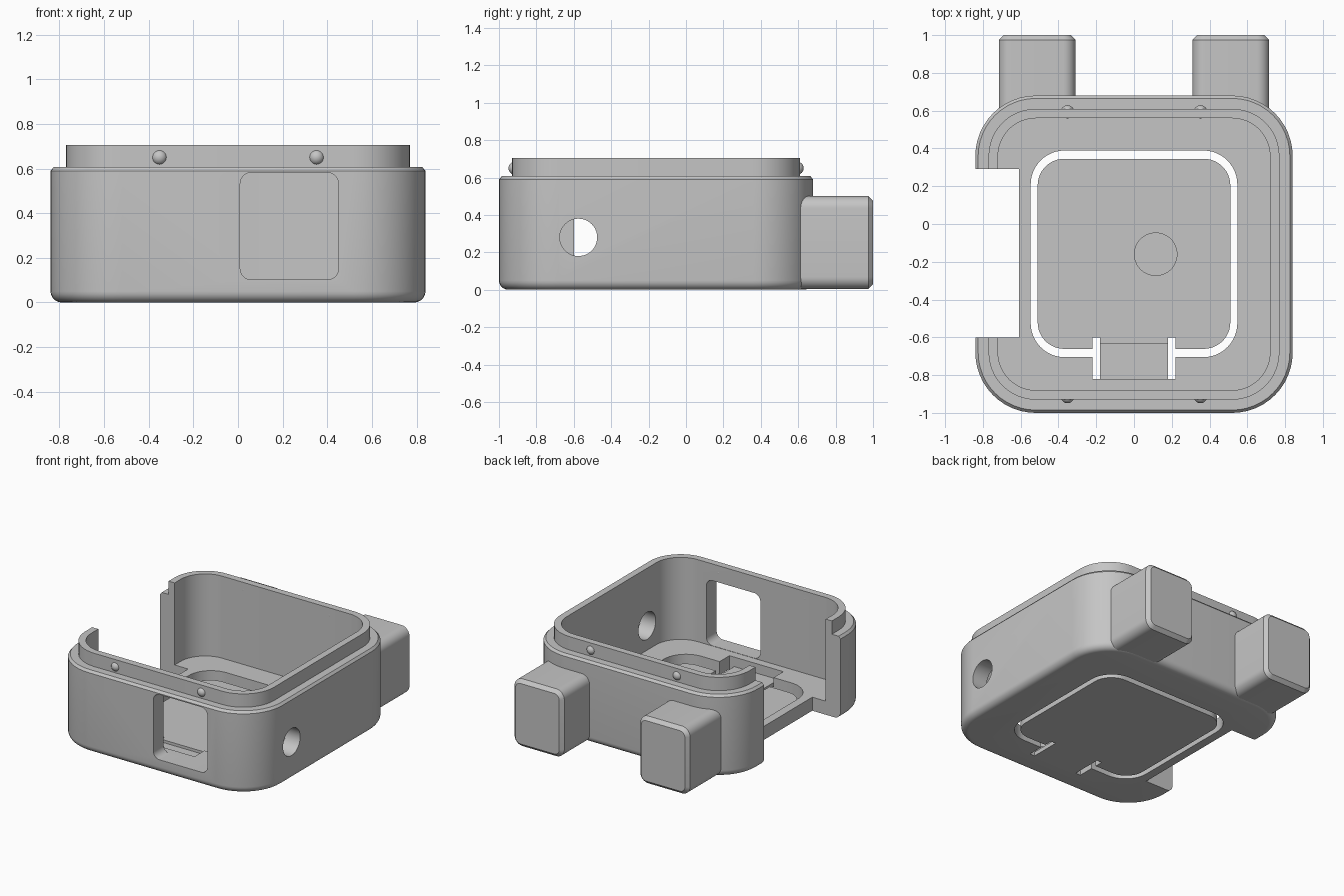
import bpy, bmesh
from math import sin, cos, pi, radians
from mathutils import Matrix, Vector

if "Cube" in bpy.data.objects:
    bpy.data.objects.remove(bpy.data.objects["Cube"])

grey = bpy.data.materials.new("light_grey_plastic")
grey.use_nodes = True
COLOUR = (0.56, 0.56, 0.56, 1)
grey.diffuse_color = COLOUR
grey.node_tree.nodes["Principled BSDF"].inputs["Base Color"].default_value = COLOUR

CY = -0.16  # centre of the case in y
ALONG_Y = Matrix.Rotation(radians(-90), 4, 'X')
ALONG_X = Matrix.Rotation(radians(90), 4, 'Y')


def finish(name, bm):
    bmesh.ops.remove_doubles(bm, verts=bm.verts, dist=1e-5)
    bmesh.ops.recalc_face_normals(bm, faces=bm.faces)
    mesh = bpy.data.meshes.new(name)
    bm.to_mesh(mesh)
    bm.free()
    mesh.materials.append(grey)
    ob = bpy.data.objects.new(name, mesh)
    bpy.context.collection.objects.link(ob)
    return ob


def loft(name, hx, hy, r, steps, at=(0, 0, 0), turn=None, seg=12):
    """Rounded rectangle swept through (inset, height) steps, capped at both ends."""
    bm = bmesh.new()
    matrix = Matrix.Translation(at) @ (turn or Matrix())
    rings = []
    for inset, z in steps:
        rad = max(r - inset, 0)
        cx, cy = hx - inset - rad, hy - inset - rad
        ring = []
        for q, (sx, sy) in enumerate([(1, 1), (-1, 1), (-1, -1), (1, -1)]):
            for k in range(seg + 1 if r > 0 else 1):
                a = pi / 2 * (q + k / seg)
                p = Vector((sx * cx + rad * cos(a), sy * cy + rad * sin(a), z))
                ring.append(bm.verts.new(matrix @ p))
        rings.append(ring)
    n = len(rings[0])
    for low, high in zip(rings, rings[1:]):
        for i in range(n):
            j = (i + 1) % n
            bm.faces.new((low[i], low[j], high[j], high[i]))
    bm.faces.new(rings[0])
    bm.faces.new(rings[-1])
    return finish(name, bm)


def box(name, x0, x1, y0, y1, z0, z1):
    centre = ((x0 + x1) / 2, (y0 + y1) / 2, 0)
    return loft(name, (x1 - x0) / 2, (y1 - y0) / 2, 0, [(0, z0), (0, z1)], centre)


def cut(target, *cutters):
    bpy.context.view_layer.objects.active = target
    for c in cutters:
        mod = target.modifiers.new("cut", 'BOOLEAN')
        mod.operation, mod.solver, mod.object = 'DIFFERENCE', 'EXACT', c
        bpy.ops.object.modifier_apply(modifier=mod.name)
        bpy.data.objects.remove(c)


def smooth(ob):
    bpy.ops.object.select_all(action='DESELECT')
    ob.select_set(True)
    bpy.context.view_layer.objects.active = ob
    bpy.ops.object.shade_smooth_by_angle(angle=radians(30))


# Case: rounded bottom edge, chamfered shoulder, raised lip, hollow inside
FILLET = 0.05
steps = [(FILLET * (1 - sin(a)), FILLET * (1 - cos(a)))
         for a in (pi / 2 * k / 6 for k in range(7))]
steps += [(0, 0.59), (0.015, 0.607), (0.07, 0.607), (0.07, 0.705), (0.12, 0.705), (0.12, 0.1)]
case = loft("case", 0.84, 0.84, 0.32, steps, (0, CY, 0))

# Openings: side gap, front window, round side hole, floor opening with hinge slots
cut(case,
    box("gap_cutter", -1.2, -0.61, -0.6, 0.29, -0.2, 1),
    loft("window_cutter", 0.22, 0.24, 0.05, [(0, -1.2), (0, -0.8)], (0.23, 0, 0.342), ALONG_Y),
    loft("hole_cutter", 0.1, 0.1, 0.1, [(0, 0.6), (0, 1)], (0, -0.575, 0.28), ALONG_X),
    loft("floor_cutter", 0.547, 0.547, 0.18, [(0, -0.2), (0, 0.3)], (0, CY + 0.002, 0)),
    box("hinge_cutter", -0.22, 0.22, -0.82, -0.62, -0.2, 0.3))
smooth(case)

# Press flap in the floor, with its thin hinge and peg
flap = loft("floor_flap", 0.51, 0.503, 0.14, [(0, 0), (0, 0.05)], (0, CY + 0.002, 0))
cut(flap, box("flap_end_cutter", -0.2, 0.2, -0.9, -0.635, -0.2, 0.3),
    *[box("slot_cutter", s * 0.2 - 0.02, s * 0.2 + 0.02, -0.9, -0.6, -0.2, 0.3) for s in (-1, 1)])
smooth(flap)
box("flap_hinge", -0.18, 0.18, -0.82, -0.635, 0, 0.03)
peg = loft("flap_peg", 0.115, 0.115, 0.115, [(0, 0.04), (0, 0.09)], (0.115, CY, 0))
smooth(peg)

for s, side in ((1, "left"), (-1, "right")):
    # Rear lugs with rounded long edges and chamfered ends
    lug = loft("rear_lug_" + side, 0.203, 0.248, 0.065,
               [(0, 0.6), (0, 0.975), (0.025, 1.0)], (s * 0.513, 0, 0.252), ALONG_Y, 8)
    smooth(lug)
    # Snap bumps on the front and back of the lip
    for end, y in (("front", -0.914), ("back", 0.594)):
        bm = bmesh.new()
        bmesh.ops.create_uvsphere(bm, u_segments=24, v_segments=12, radius=0.035,
                                  matrix=Matrix.Translation((s * 0.352, y, 0.65)))
        smooth(finish("snap_bump_%s_%s" % (end, side), bm))
